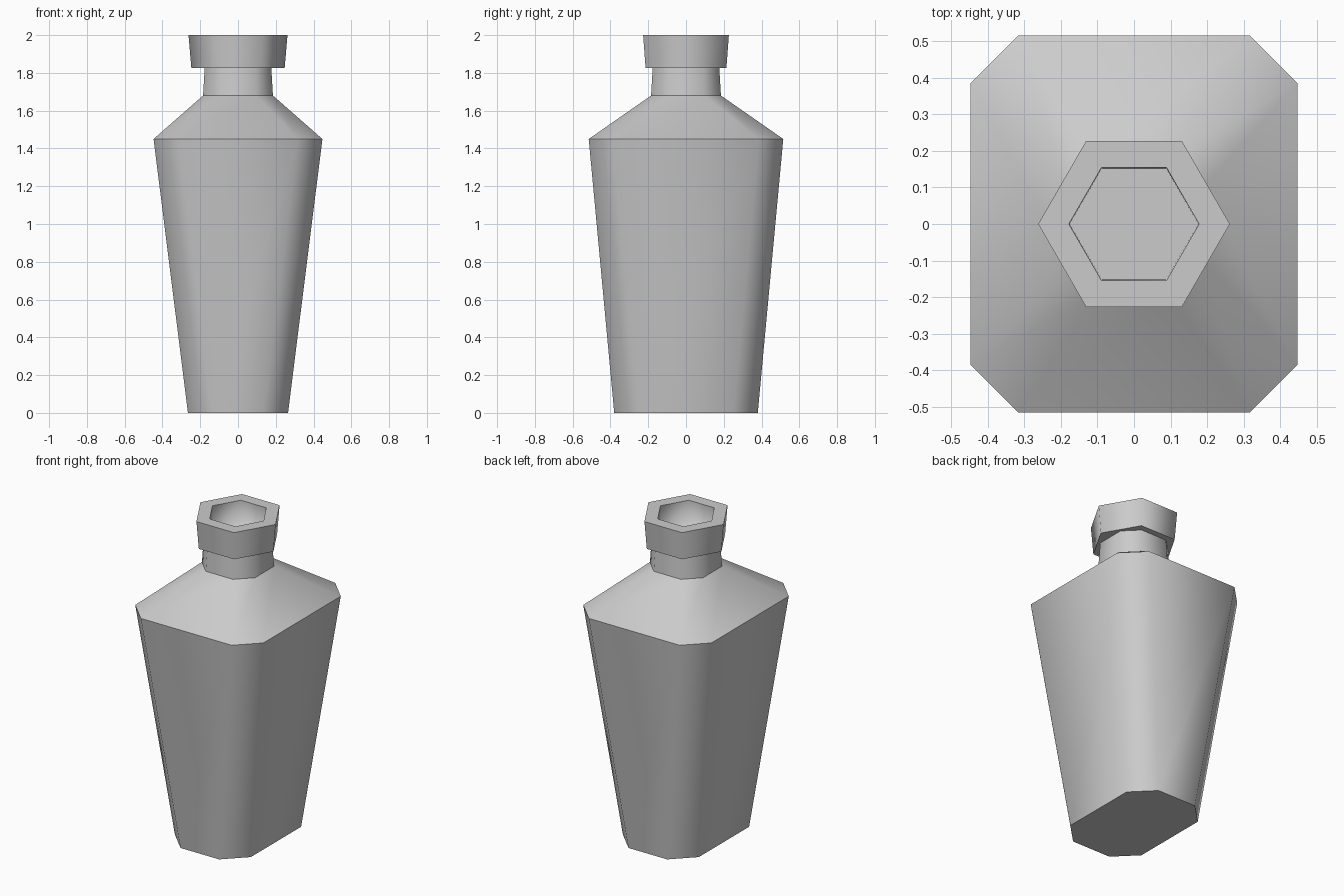
import bpy, bmesh, math

cube = bpy.data.objects.get("Cube")
if cube:
    bpy.data.objects.remove(cube, do_unlink=True)

grey = bpy.data.materials.new("plain grey")
grey.use_nodes = True
colour = (0.6, 0.6, 0.6, 1)
grey.diffuse_color = colour
grey.node_tree.nodes["Principled BSDF"].inputs["Base Color"].default_value = colour


def octagon(x, y, cut, z):
    """Rectangle with cut corners, counter-clockwise."""
    return [(x, cut - y, z), (x, y - cut, z), (x - cut, y, z), (cut - x, y, z),
            (-x, y - cut, z), (-x, cut - y, z), (cut - x, -y, z), (x - cut, -y, z)]


def hexagon(radius, z):
    corners = [math.radians(60 * i) for i in range(6)]
    return [(radius * math.cos(a), radius * math.sin(a), z) for a in corners]


def loft(name, rings, soft_rings=()):
    """Skin a stack of rings, cap both ends; rings stay crisp unless listed as soft."""
    bm = bmesh.new()
    loops = [[bm.verts.new(p) for p in ring] for ring in rings]
    n = len(loops[0])
    bm.faces.new(loops[0][::-1])
    bm.faces.new(loops[-1])
    for low, high in zip(loops, loops[1:]):
        for i in range(n):
            j = (i + 1) % n
            bm.faces.new((low[i], low[j], high[j], high[i]))
    for face in bm.faces:
        face.smooth = True
    for k, loop in enumerate(loops):
        for i in range(n):
            bm.edges.get((loop[i], loop[(i + 1) % n])).smooth = k in soft_rings
    mesh = bpy.data.meshes.new(name)
    bm.to_mesh(mesh)
    bm.free()
    mesh.materials.append(grey)
    obj = bpy.data.objects.new(name, mesh)
    bpy.context.collection.objects.link(obj)
    return obj


# Tapered body, sloping shoulder and neck
loft("bottle_body", [
    octagon(0.265, 0.38, 0.13, 0),
    octagon(0.447, 0.515, 0.13, 1.45),
    octagon(0.185, 0.185, 0.09, 1.68),
    octagon(0.176, 0.176, 0.086, 1.83),
])

# Hexagonal collar with a hollow mouth
loft("collar", [
    hexagon(0.247, 1.825),
    hexagon(0.262, 2.0),
    hexagon(0.178, 2.0),
    hexagon(0.176, 1.83),
], soft_rings=(3,))
